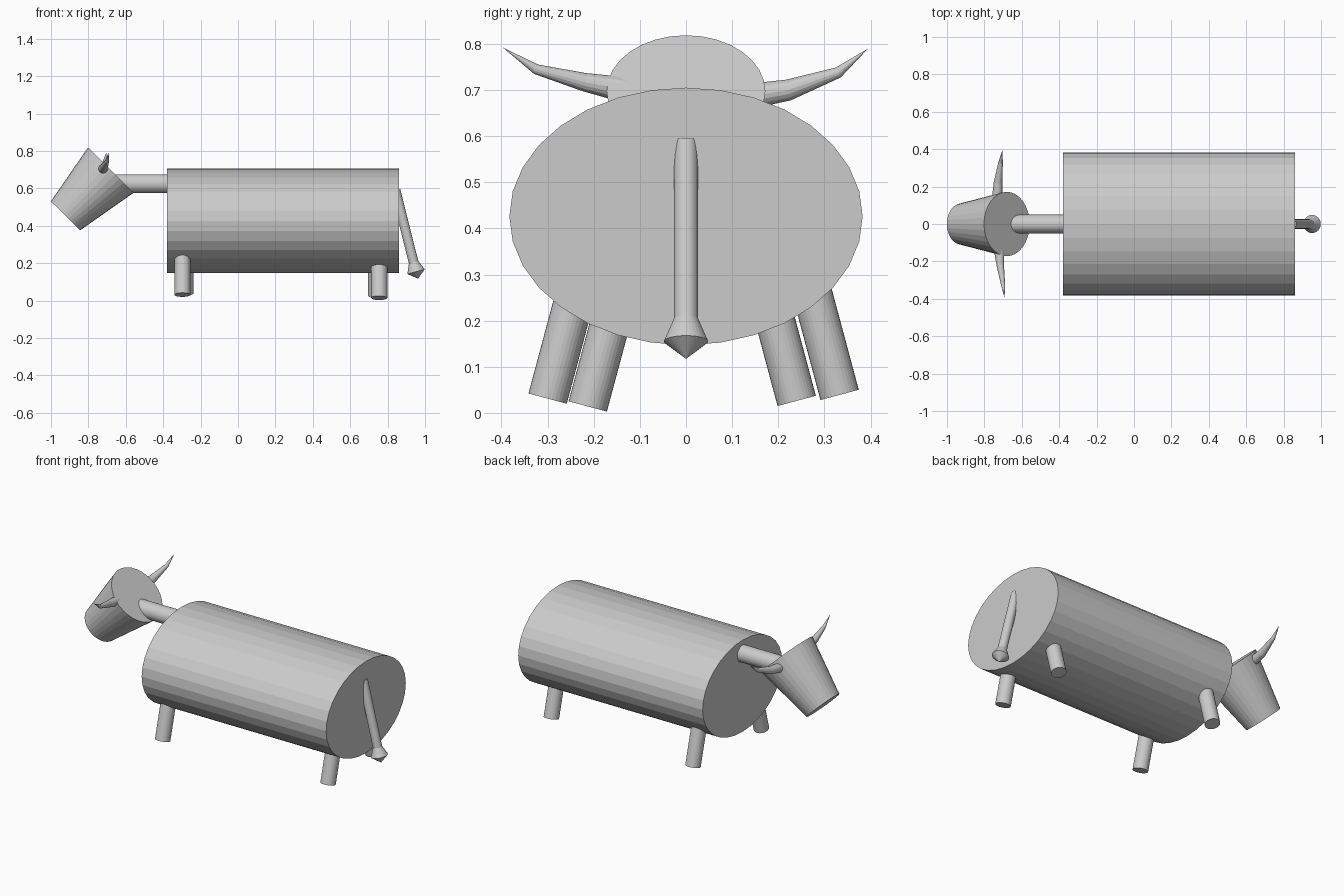
import bpy, bmesh, math
from mathutils import Vector

if "Cube" in bpy.data.objects:
    bpy.data.objects.remove(bpy.data.objects["Cube"])


def tube(name, pts, side=(0, 1, 0), sides=32, squash=1.0):
    """Loft flat-faced rings through (x, y, z, radius) points; radius 0 makes a tip."""
    bm = bmesh.new()
    centres = [Vector(p[:3]) for p in pts]
    rings = []
    for i, (c, p) in enumerate(zip(centres, pts)):
        if p[3] == 0:
            rings.append([bm.verts.new(c)])
            continue
        axis = (centres[min(i + 1, len(pts) - 1)] - centres[max(i - 1, 0)]).normalized()
        v = axis.cross(Vector(side)).normalized()
        u = v.cross(axis).normalized()
        ring = []
        for k in range(sides):
            a = 2 * math.pi * k / sides
            ring.append(bm.verts.new(c + p[3] * (u * math.cos(a) + v * squash * math.sin(a))))
        rings.append(ring)
    for a, b in zip(rings, rings[1:]):
        for k in range(sides):
            n = (k + 1) % sides
            if len(b) == 1:
                bm.faces.new((a[k], a[n], b[0]))
            else:
                bm.faces.new((a[k], a[n], b[n], b[k]))
    for ring in (rings[0], rings[-1]):
        if len(ring) > 1:
            bm.faces.new(ring)
    bmesh.ops.recalc_face_normals(bm, faces=bm.faces)
    mesh = bpy.data.meshes.new(name)
    bm.to_mesh(mesh)
    bm.free()
    obj = bpy.data.objects.new(name, mesh)
    bpy.context.collection.objects.link(obj)
    return obj


# Oval barrel body
tube("body", [(-0.38, 0, 0.426, 0.383), (0.861, 0, 0.426, 0.383)], squash=0.279 / 0.383)

# Neck and tapered head, tilted 45 degrees
tube("neck", [(-0.69, 0, 0.625, 0.05), (-0.35, 0, 0.625, 0.05)])
tube("head", [(-0.68, 0, 0.6975, 0.172), (-0.9225, 0, 0.453, 0.110)])

# Horns: slightly uneven left and right
tube("horn_left", [(-0.722, -0.13, 0.700, 0.028), (-0.715, -0.22, 0.717, 0.020),
                   (-0.700, -0.325, 0.745, 0.011), (-0.692, -0.397, 0.792, 0)],
     side=(1, 0, 0), sides=16)
tube("horn_right", [(-0.732, 0.13, 0.685, 0.028), (-0.727, 0.222, 0.700, 0.023),
                    (-0.713, 0.33, 0.738, 0.012), (-0.704, 0.395, 0.790, 0)],
     side=(1, 0, 0), sides=16)

# Legs splayed 15 degrees: name, foot centre
tilt = math.radians(15)
for name, x, y, z in [("front_leg_left", -0.297, -0.300, 0.031),
                      ("front_leg_right", -0.280, 0.333, 0.039),
                      ("rear_leg_left", 0.755, -0.213, 0.014),
                      ("rear_leg_right", 0.738, 0.240, 0.026)]:
    s = -math.copysign(1, y)
    tube(name, [(x, y, z, 0.043),
                (x, y + s * 0.28 * math.sin(tilt), z + 0.28 * math.cos(tilt), 0.043)],
         side=(1, 0, 0))

# Tail with a flared tuft ending in a point
tube("tail", [(0.842, 0, 0.59, 0.026), (0.939, 0, 0.205, 0.026)])
tube("tail_tuft", [(0.939, 0, 0.205, 0.026), (0.952, 0, 0.155, 0.048),
                   (0.963, 0, 0.117, 0)])
